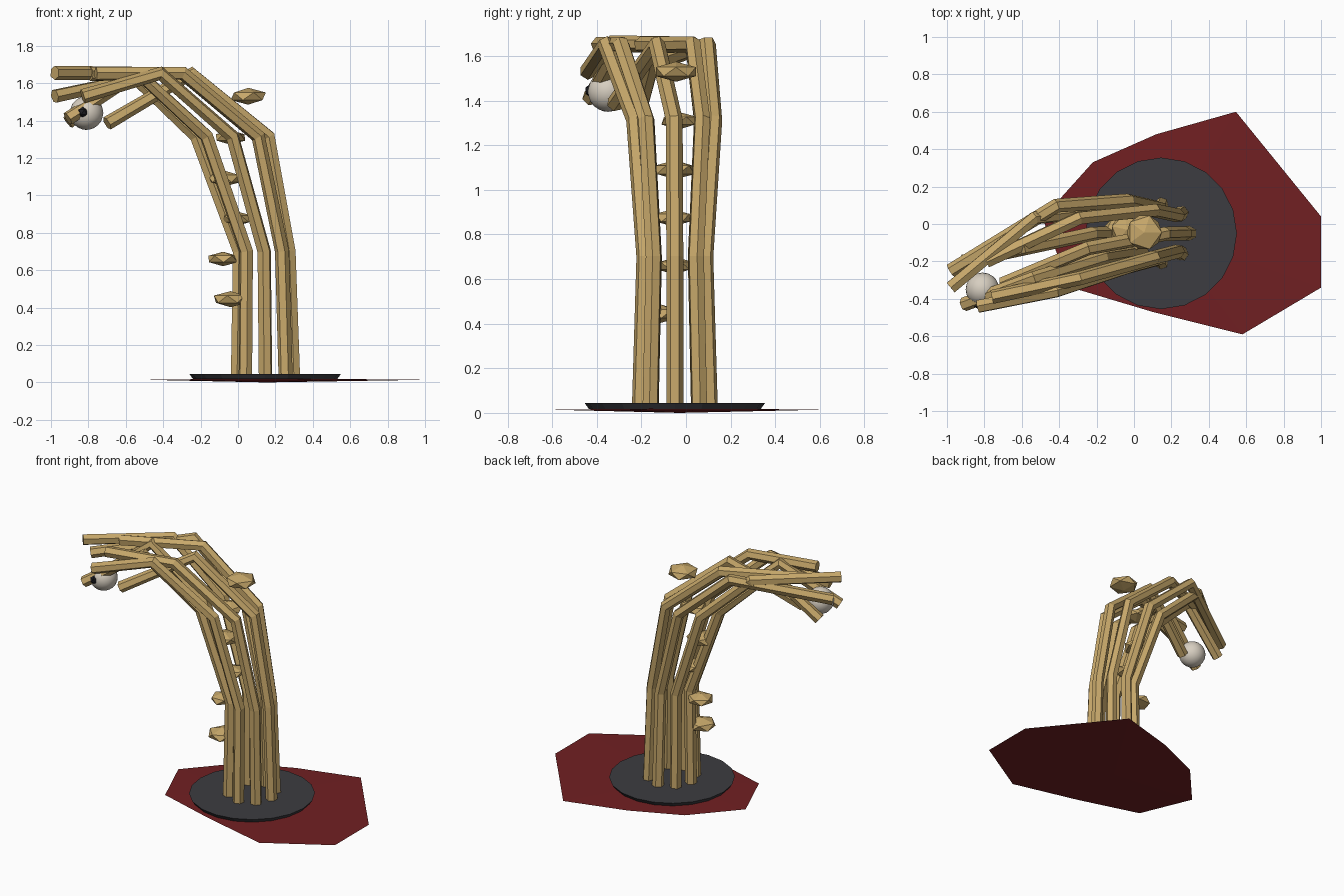
import bpy, bmesh, math
from mathutils import Vector

if "Cube" in bpy.data.objects:
    bpy.data.objects.remove(bpy.data.objects["Cube"])


def material(name, rgb):
    m = bpy.data.materials.new(name)
    m.diffuse_color = (*rgb, 1)
    m.use_nodes = True
    m.node_tree.nodes["Principled BSDF"].inputs["Base Color"].default_value = m.diffuse_color
    return m


WOOD = material("tan_wood", (0.57, 0.39, 0.145))
STONE = material("dark_stone", (0.045, 0.045, 0.052))
RED = material("dark_red", (0.165, 0.014, 0.016))
WHITE = material("eye_white", (0.68, 0.62, 0.53))
BLACK = material("pupil_black", (0.012, 0.012, 0.016))


def mesh_object(name, bm, mat):
    bmesh.ops.recalc_face_normals(bm, faces=bm.faces)
    me = bpy.data.meshes.new(name)
    bm.to_mesh(me)
    bm.free()
    me.materials.append(mat)
    ob = bpy.data.objects.new(name, me)
    bpy.context.collection.objects.link(ob)
    return ob


def ico(name, loc, scale, mat, sub=1, turn=0):
    bm = bmesh.new()
    bmesh.ops.create_icosphere(bm, subdivisions=sub, radius=1)
    ob = mesh_object(name, bm, mat)
    ob.location, ob.scale = loc, scale
    ob.rotation_euler.z = turn
    return ob


# Red ground plate: thin irregular polygon, slightly lens shaped
outline = [(1, 0.04), (0.545, 0.6), (0.12, 0.48), (-0.22, 0.33), (-0.49, 0.03),
           (-0.335, -0.34), (0.1, -0.47), (0.58, -0.59), (1, -0.34)]
bm = bmesh.new()
rim = [bm.verts.new((x, y, 0.014)) for x, y in outline]
top = bm.verts.new((0.15, -0.03, 0.022))
bottom = bm.verts.new((0.15, -0.03, 0))
for a, b in zip(rim, rim[1:] + rim[:1]):
    bm.faces.new((a, b, top))
    bm.faces.new((b, a, bottom))
mesh_object("ground_plate", bm, RED)

# Dark round base disk
bm = bmesh.new()
bmesh.ops.create_cone(bm, cap_ends=True, segments=20, radius1=0.385, radius2=0.405, depth=0.028)
disk = mesh_object("base_disk", bm, STONE)
disk.location = (0.145, -0.05, 0.031)

# Bundle of eight bent stalks: (centre x, y, z, ring radius x, ring radius y)
levels = [(0.147, -0.05, 0.03, 0.152, 0.155), (0.14, -0.05, 0.70, 0.135, 0.135),
          (-0.03, -0.053, 1.315, 0.195, 0.178), (-0.415, -0.13, 1.652, 0.17, 0.228)]
tips = [(-0.70, -0.32, 1.385), (-0.79, -0.20, 1.65), (-0.98, -0.25, 1.53),
        (-0.98, -0.34, 1.655), (-0.91, -0.20, 1.39), (-0.91, -0.43, 1.41),
        (-0.83, -0.44, 1.53), (-0.76, -0.39, 1.65)]
for i, tip in enumerate(tips):
    a = i * math.pi / 4
    path = [Vector((x + rx * math.cos(a), y + ry * math.sin(a), z))
            for x, y, z, rx, ry in levels] + [Vector(tip)]
    cu = bpy.data.curves.new("stalk", "CURVE")
    cu.dimensions = "3D"
    cu.bevel_depth = 0.038
    cu.bevel_resolution = 1
    cu.use_fill_caps = True
    sp = cu.splines.new("POLY")
    sp.points.add(len(path) - 1)
    for p, co in zip(sp.points, path):
        p.co = (*co, 1)
    sp.use_smooth = False
    cu.materials.append(WOOD)
    bpy.context.collection.objects.link(bpy.data.objects.new("stalk", cu))

# Flattened knots along the stalks
knots = [(0.055, -0.045, 1.53, 0.105), (-0.04, -0.03, 1.31, 0.09), (-0.075, -0.05, 1.09, 0.1),
         (-0.005, -0.06, 0.875, 0.09), (-0.08, -0.05, 0.66, 0.09), (-0.04, -0.12, 0.445, 0.1)]
for i, (x, y, z, r) in enumerate(knots):
    ico("knot", (x, y, z), (r, r, r * 0.43), WOOD, turn=i * 0.4)

# Eyeball held by the stalk tips, with a faceted pupil
eye = ico("eyeball", (-0.81, -0.35, 1.44), (0.09,) * 3, WHITE, sub=3)
eye.data.shade_smooth()
ico("pupil", (-0.83, -0.43, 1.445), (0.03, 0.025, 0.03), BLACK)
